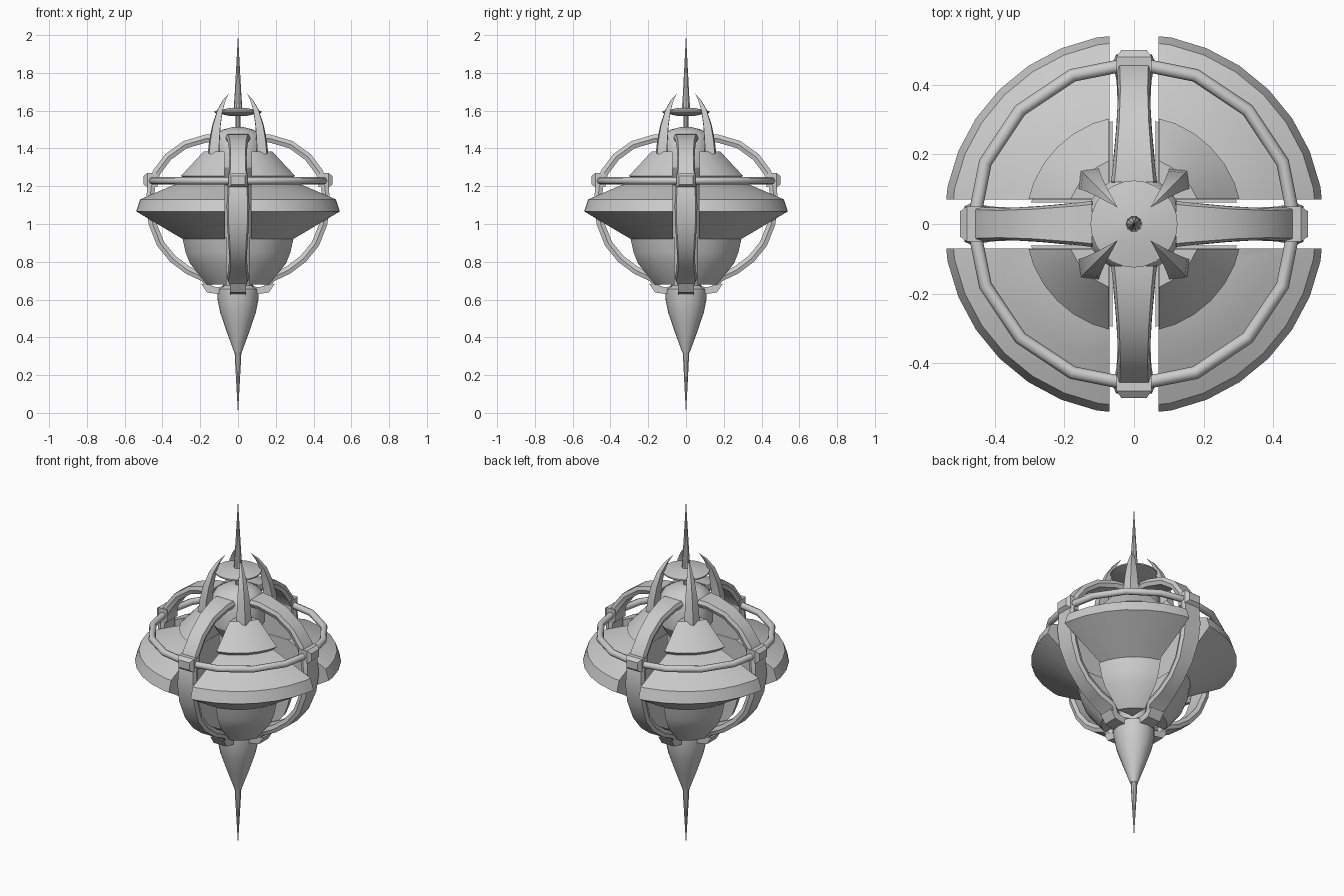
import bpy, bmesh
from math import sin, cos, pi, radians
from mathutils import Vector

if "Cube" in bpy.data.objects:
    bpy.data.objects.remove(bpy.data.objects["Cube"])


def finish(name, bm, angle=30):
    """Turn a bmesh into an object with sharp-edged smooth shading."""
    bmesh.ops.remove_doubles(bm, verts=bm.verts, dist=1e-5)
    bmesh.ops.recalc_face_normals(bm, faces=bm.faces)
    me = bpy.data.meshes.new(name)
    bm.to_mesh(me)
    bm.free()
    ob = bpy.data.objects.new(name, me)
    bpy.context.collection.objects.link(ob)
    bpy.ops.object.select_all(action='DESELECT')
    ob.select_set(True)
    bpy.context.view_layer.objects.active = ob
    bpy.ops.object.shade_smooth_by_angle(angle=radians(angle))
    return ob


def loft(rings):
    """Skin a list of equal-length rings and cap both ends."""
    bm = bmesh.new()
    vs = [[bm.verts.new(p) for p in ring] for ring in rings]
    n = len(rings[0])
    for a, b in zip(vs, vs[1:]):
        for i in range(n):
            j = (i + 1) % n
            bm.faces.new((a[i], a[j], b[j], b[i]))
    bm.faces.new(vs[0])
    bm.faces.new(vs[-1])
    return bm


def lathe(profile, sides):
    """Revolve (radius, z) points about the z axis."""
    return loft([[(max(r, 0.0004) * cos(2 * pi * i / sides),
                   max(r, 0.0004) * sin(2 * pi * i / sides), z)
                  for i in range(sides)] for r, z in profile])


def four(ob, start=0):
    """Repeat an object at four quarter turns about the z axis."""
    base = ob.name
    for k in range(4):
        o = ob if k == 0 else bpy.data.objects.new(f"{base}_{k + 1}", ob.data)
        if k:
            bpy.context.collection.objects.link(o)
        o.rotation_euler.z = start + k * pi / 2


def quarter_shell(name, profile, gap):
    """One quadrant of a revolved body, mirrored to all four quadrants."""
    bm = lathe(profile, 32)
    for axis in (Vector((1, 0, 0)), Vector((0, 1, 0))):
        bmesh.ops.bisect_plane(bm, geom=bm.verts[:] + bm.edges[:] + bm.faces[:],
                               plane_co=axis * gap, plane_no=axis, clear_inner=True)
        edges = [e for e in bm.edges if e.is_boundary]
        bmesh.ops.holes_fill(bm, edges=edges, sides=0)
    ob = finish(name, bm)
    mod = ob.modifiers.new("quadrants", 'MIRROR')
    mod.use_axis = (True, True, False)
    mod.use_mirror_merge = False


# Body shells split by cross-shaped gaps
quarter_shell("upper_shell", [(0, 1.385), (0.195, 1.385), (0.275, 1.295),
                              (0.312, 1.255), (0.28, 1.225), (0, 1.225)][::-1], 0.072)
quarter_shell("main_shell", [(0, 1.235), (0.28, 1.235), (0.41, 1.18), (0.525, 1.13),
                             (0.546, 1.067), (0.30, 0.92), (0, 0.92)], 0.07)
quarter_shell("lower_shell", [(0, 0.93), (0.302, 0.93), (0.285, 0.85), (0.262, 0.79),
                              (0.175, 0.68), (0, 0.68)], 0.062)

# Central core with dome
finish("core", lathe([(0, 0.64), (0.08, 0.64), (0.08, 1.2), (0.14, 1.3), (0.14, 1.44),
                      (0.12, 1.475), (0.08, 1.5), (0.03, 1.513), (0, 1.515)], 24))

# Top needle and the disc around it
finish("top_spike", lathe([(0, 1.5), (0.014, 1.5), (0.014, 1.58), (0.023, 1.61),
                           (0.018, 1.68), (0.009, 1.84), (0, 2.0)], 10))
finish("top_disc", lathe([(0, 1.57), (0.05, 1.573), (0.125, 1.59), (0.125, 1.597),
                          (0.05, 1.613), (0, 1.615)], 24))

# Bottom cone and needle
finish("bottom_cone", lathe([(0, 0.68), (0.07, 0.68), (0.11, 0.655), (0.108, 0.60),
                             (0.094, 0.53), (0.06, 0.43), (0.02, 0.32), (0, 0.315)], 20))
finish("bottom_spike", lathe([(0, 0.36), (0.018, 0.34), (0.017, 0.30),
                              (0.009, 0.15), (0, 0.0)], 10))

# Curved cage arms: (radius, z, half width) along the arc
path = [(0.12, 1.455, 0.066), (0.17, 1.452, 0.06), (0.28, 1.42, 0.05), (0.37, 1.355, 0.046),
        (0.43, 1.275, 0.048), (0.46, 1.20, 0.055), (0.466, 1.10, 0.06), (0.452, 1.0, 0.058),
        (0.41, 0.895, 0.05), (0.345, 0.815, 0.047), (0.265, 0.755, 0.052), (0.18, 0.715, 0.06),
        (0.145, 0.67, 0.04)]
rings = []
for i, (r, z, w) in enumerate(path):
    p, q = path[max(i - 1, 0)], path[min(i + 1, len(path) - 1)]
    t = Vector((q[0] - p[0], q[1] - p[1])).normalized()
    nx, nz = -t.y * 0.021, t.x * 0.021
    rings.append([(r + nx, -w * 0.85, z + nz), (r + nx, w * 0.85, z + nz),
                  (r, w, z), (r - nx, w * 0.85, z - nz),
                  (r - nx, -w * 0.85, z - nz), (r, -w, z)])
four(finish("cage_arm", loft(rings)))

# Horizontal ring, 16 straight segments
R, t = 0.462, 0.019
bm = bmesh.new()
vs = [[bm.verts.new(((R + t * cos(b * pi / 4)) * cos(a * pi / 8),
                     (R + t * cos(b * pi / 4)) * sin(a * pi / 8),
                     1.229 + t * sin(b * pi / 4))) for b in range(8)] for a in range(16)]
for a in range(16):
    for b in range(8):
        c, d = (a + 1) % 16, (b + 1) % 8
        bm.faces.new((vs[a][b], vs[c][b], vs[c][d], vs[a][d]))
finish("horizontal_ring", bm, 50)

# Chamfered clasps where the ring crosses the arms
rings = [[(r, -w, 1.232 - h), (r, w, 1.232 - h), (r, w, 1.232 + h), (r, -w, 1.232 + h)]
         for r, w, h in [(0.425, 0.05, 0.036), (0.48, 0.05, 0.038), (0.50, 0.036, 0.022)]]
four(finish("ring_clasp", loft(rings), 10))

# Claws on the collar under the body
prof = [(0.05, 0.675), (0.11, 0.665), (0.195, 0.685), (0.165, 0.638), (0.05, 0.62)]
four(finish("collar_claw", loft([[(x, y, z) for x, z in prof] for y in (-0.042, 0.042)]), 10))

# Curved horns on the diagonals: (z, outer ridge, side, half width, inner)
horn = [(1.37, 0.215, 0.185, 0.042, 0.14), (1.44, 0.207, 0.178, 0.038, 0.137),
        (1.52, 0.188, 0.163, 0.031, 0.13), (1.60, 0.155, 0.137, 0.021, 0.115),
        (1.655, 0.113, 0.103, 0.011, 0.092), (1.69, 0.069, 0.0685, 0.0005, 0.068)]
four(finish("horn", loft([[(o, 0, z), (s, w, z), (i, 0, z), (s, -w, z)]
                          for z, o, s, w, i in horn])), pi / 4)
